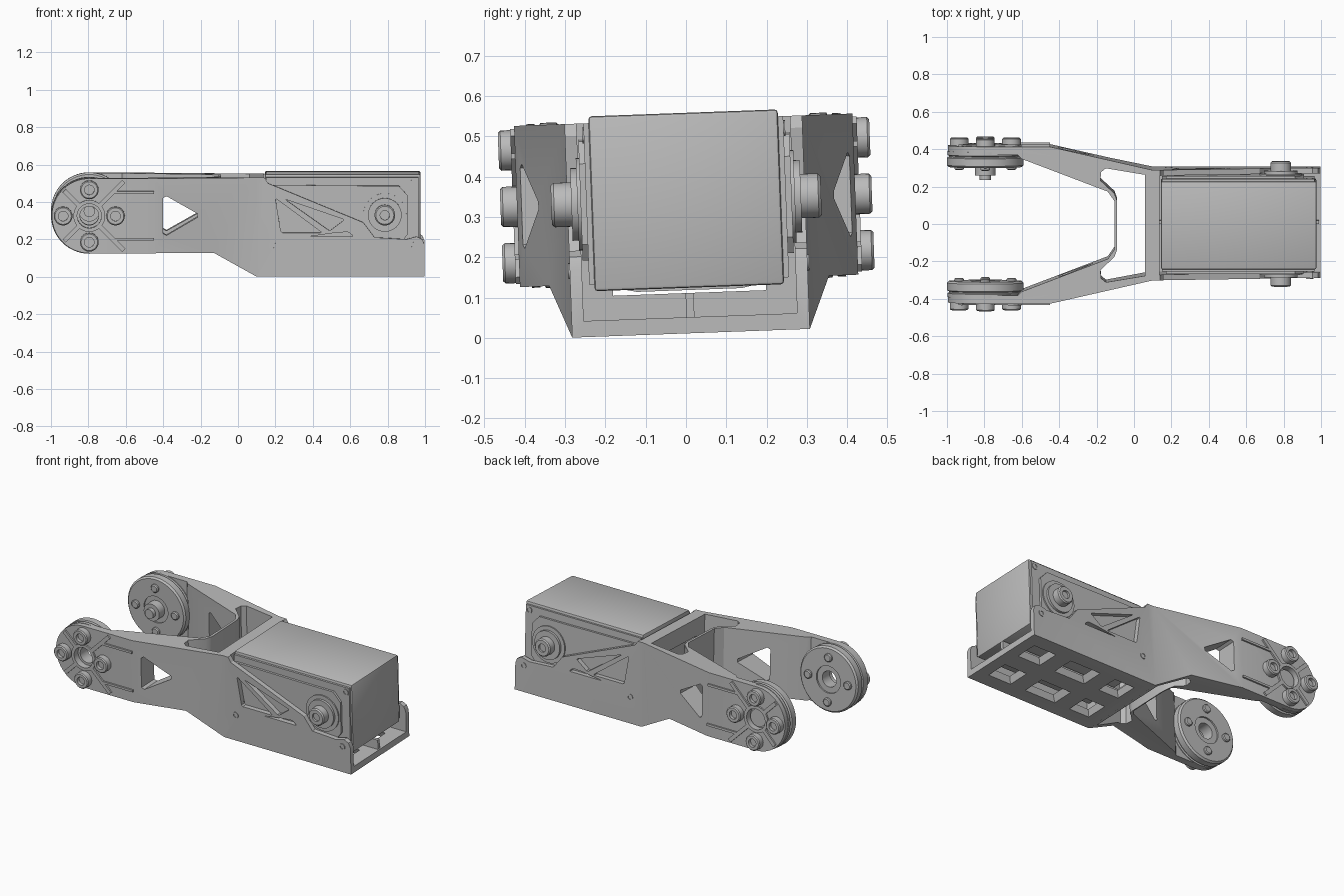
import bpy, bmesh, math
from mathutils import Matrix, Vector

old = bpy.data.objects.get("Cube")
if old:
    bpy.data.objects.remove(old, do_unlink=True)

grey = bpy.data.materials.new("plain grey")
grey.use_nodes = True
GREY = (0.5, 0.5, 0.5, 1)
grey.diffuse_color = GREY
grey.node_tree.nodes["Principled BSDF"].inputs["Base Color"].default_value = GREY

parts = []
CX, CZ = -0.795, 0.33      # wheel hub axis
SX, SZ = 0.785, 0.33       # servo shaft axis


def finish(name, bm, keep=True):
    bmesh.ops.recalc_face_normals(bm, faces=bm.faces)
    me = bpy.data.meshes.new(name)
    bm.to_mesh(me)
    bm.free()
    me.materials.append(grey)
    ob = bpy.data.objects.new(name, me)
    bpy.context.collection.objects.link(ob)
    if keep:
        parts.append(ob)
    return ob


def prism(name, pts, axis, a, b, keep=True, shrink=1.0):
    """Extrude a flat outline along y or z; shrink tapers the far end."""
    bm = bmesh.new()
    mid = sum((Vector(p) for p in pts), Vector((0, 0))) / len(pts)
    rings = []
    for t, k in ((a, 1.0), (b, shrink)):
        ring = [mid + (Vector(p) - mid) * k for p in pts]
        rings.append([bm.verts.new((u, t, v) if axis == "y" else (u, v, t)) for u, v in ring])
    n = len(pts)
    for r in rings:
        bm.faces.new(r)
    for i in range(n):
        j = (i + 1) % n
        bm.faces.new((rings[0][i], rings[0][j], rings[1][j], rings[1][i]))
    return finish(name, bm, keep)


def rect(x0, x1, y0, y1):
    return [(x0, y0), (x1, y0), (x1, y1), (x0, y1)]


def box(name, x, y, z, keep=True, bevel=0):
    ob = prism(name, rect(*x, *y), "z", *z, keep)
    if bevel:
        bm = bmesh.new()
        bm.from_mesh(ob.data)
        bmesh.ops.bevel(bm, geom=bm.edges[:], offset=bevel, segments=2, profile=0.5, affect="EDGES")
        bm.to_mesh(ob.data)
        bm.free()
    return ob


def lathe(name, profile, x, z, side, ring=False, steps=40, keep=True):
    """Turn (radius, y) points about an axis along y; ring closes the profile."""
    bm = bmesh.new()
    loops = []
    for r, y in profile:
        loops.append([bm.verts.new((x + r * math.cos(math.tau * i / steps), side * y,
                                    z + r * math.sin(math.tau * i / steps))) for i in range(steps)])
    pairs = list(zip(loops, loops[1:]))
    if ring:
        pairs.append((loops[-1], loops[0]))
    else:
        bm.faces.new(loops[0])
        bm.faces.new(loops[-1])
    for p, q in pairs:
        for i in range(steps):
            j = (i + 1) % steps
            bm.faces.new((p[i], p[j], q[j], q[i]))
    return finish(name, bm, keep)


def boolean(ob, tool, op="DIFFERENCE"):
    mod = ob.modifiers.new("cut", "BOOLEAN")
    mod.object, mod.operation, mod.solver = tool, op, "EXACT"
    bpy.context.view_layer.update()
    deps = bpy.context.evaluated_depsgraph_get()
    me = bpy.data.meshes.new_from_object(ob.evaluated_get(deps))
    ob.modifiers.clear()
    ob.data = me
    bpy.data.objects.remove(tool, do_unlink=True)


def rounded(pts, r=0.02):
    """Cut back the corners of an outline."""
    out = []
    for i, p in enumerate(pts):
        p = Vector(p)
        for q in (pts[i - 1], pts[(i + 1) % len(pts)]):
            out.append(p + (Vector(q) - p).normalized() * r)
    return out


# Bracket: plan outline crossed with side outline
half = [(-1.02, 0.42), (-0.45, 0.42), (0.1, 0.295), (0.998, 0.295)]
notch = [(-0.105, 0.13), (-0.14, 0.18), (-0.6, 0.355), (-0.62, 0.375), (-1.02, 0.375)]
plan = half + [(x, -y) for x, y in reversed(half)]
plan += [(x, -y) for x, y in reversed(notch)] + notch
bracket = prism("bracket", plan, "z", -0.05, 0.7)
arc = [(CX + 0.2 * math.cos(math.radians(a)), CZ + 0.2 * math.sin(math.radians(a)))
       for a in range(90, 271, 6)]
side_outline = arc + [(-0.13, 0.13), (0.1, 0), (0.998, 0), (0.998, 0.17), (0.985, 0.2),
                      (0.955, 0.215), (0.9, 0.2), (0.73, 0.21), (0.67, 0.29),
                      (0.16, 0.5), (0.14, 0.53)]
boolean(bracket, prism("side_tool", side_outline, "y", -0.6, 0.6, False), "INTERSECT")

# Open pocket, servo channel and cross wall opening
pocket = [(0.06, 0.27), (-0.15, 0.305), (-0.175, 0.285), (-0.18, 0.24), (-0.105, 0.17), (-0.09, 0.13)]
pocket = [(x, y) for x, y in pocket] + [(x, -y) for x, y in reversed(pocket)]
boolean(bracket, prism("pocket_tool", pocket, "z", -0.1, 0.8, False))
boolean(bracket, box("channel_tool", (0.135, 1.1), (-0.265, 0.265), (0.04, 0.8), False))
boolean(bracket, box("wall_tool", (0, 0.2), (-0.19, 0.19), (0.1, 0.42), False))

# Triangular windows in arms and side plates
arm_window = rounded([(-0.4, 0.445), (-0.4, 0.215), (-0.2, 0.33)])
boolean(bracket, prism("arm_window_tool", arm_window, "y", -0.6, 0.6, False))
for tri in ([(0.2, 0.42), (0.23, 0.235), (0.45, 0.235)],
            [(0.25, 0.415), (0.57, 0.305), (0.49, 0.245)],
            [(0.38, 0.215), (0.62, 0.215), (0.59, 0.24), (0.52, 0.235)]):
    boolean(bracket, prism("side_window_tool", rounded(tri, 0.008), "y", -0.6, 0.6, False))

# Tapered floor windows
for x, w in ((0.25, 0.075), (0.54, 0.115), (0.84, 0.085)):
    for y in (-0.13, 0.13):
        boolean(bracket, prism("floor_window_tool", rect(x - w, x + w, y - 0.075, y + 0.075),
                               "z", -0.01, 0.05, False, 0.72))

# Hub bores in the arm ends
for s in (-1, 1):
    boolean(bracket, lathe("bore_tool", [(0.07, 0.3), (0.07, 0.5)], CX, CZ, s, keep=False))

box("floor_spine", (0.13, 0.99), (-0.01, 0.01), (0.035, 0.1))

# Servo body
box("servo_body", (0.145, 0.975), (-0.235, 0.235), (0.113, 0.547), bevel=0.008)

for s in (-1, 1):
    tag = "left" if s > 0 else "right"
    mirror = lambda a, b: (min(s * a, s * b), max(s * a, s * b))

    # Servo side covers, shaft and case screws
    box(tag + "_servo_cover", (0.15, 0.965), mirror(0.22, 0.248), (0.13, 0.53))
    cover = [(0.17, 0.49), (0.24, 0.19), (0.88, 0.19), (0.91, 0.23), (0.91, 0.43),
             (0.86, 0.485), (0.68, 0.485)]
    prism(tag + "_servo_panel", cover, "y", *mirror(0.24, 0.262))
    lathe(tag + "_shaft", [(0.115, 0.24), (0.115, 0.27), (0.09, 0.27), (0.09, 0.285), (0.055, 0.285),
                           (0.055, 0.328), (0.048, 0.335), (0.025, 0.335), (0.025, 0.322)], SX, SZ, s)
    for x, z, y in ((0.185, 0.165, 0.295), (0.94, 0.165, 0.295), (0.94, 0.5, 0.248)):
        lathe(tag + "_case_screw", [(0.02, y - 0.02), (0.02, y + 0.004), (0.012, y + 0.004),
                                    (0.012, y - 0.004)], x, z, s, steps=16)

    # Hub disc with a groove round its rim
    lathe(tag + "_hub_disc", [(0.05, 0.315), (0.085, 0.315), (0.085, 0.305), (0.195, 0.305),
                              (0.205, 0.315), (0.205, 0.355), (0.195, 0.36), (0.195, 0.366),
                              (0.203, 0.37), (0.203, 0.39), (0.05, 0.39)], CX, CZ, s, ring=True, steps=56)
    lathe(tag + "_hub_collar", [(0.065, 0.38), (0.085, 0.38), (0.085, 0.43), (0.065, 0.43)],
          CX, CZ, s, ring=True)
    if s > 0:
        lathe("hub_centre_bolt", [(0.055, 0.405), (0.055, 0.26), (0.03, 0.26), (0.03, 0.235)], CX, CZ, s)

    # Four socket bolts, with their tips on the inner face
    for k in range(4):
        a = k * math.pi / 2
        x, z = CX + 0.14 * math.cos(a), CZ + 0.14 * math.sin(a)
        lathe(tag + "_bolt_head", [(0.05, 0.4), (0.05, 0.455), (0.044, 0.461), (0.026, 0.461),
                                   (0.026, 0.44)], x, z, s, steps=24)
        lathe(tag + "_bolt_tip", [(0.026, 0.32), (0.026, 0.295), (0.02, 0.29)], x, z, s, steps=20)

        # Diagonal ribs between the bolts
        d = Vector((math.cos(a + math.pi / 4), math.sin(a + math.pi / 4)))
        n = Vector((-d.y, d.x)) * 0.012
        c = Vector((CX, CZ))
        end = 0.26 if d.x > 0 else 0.19
        rib = [c + d * 0.08 + n, c + d * 0.08 - n, c + d * end - n, c + d * end + n]
        prism(tag + "_diagonal_rib", rib, "y", *mirror(0.41, 0.43))
    for z in (0.205, 0.455):
        box(tag + "_arm_rail", (-0.67, -0.45), mirror(0.41, 0.43), (z - 0.007, z + 0.007))

# Lean the whole assembly slightly to one side and shade it
lean = Matrix.Translation((0, 0.0125, 0.0115)) @ Matrix.Rotation(math.radians(2.1), 4, "X")
for ob in parts:
    ob.data.transform(lean)
    ob.data.shade_smooth()
    ob.data.set_sharp_from_angle(angle=math.radians(30))
